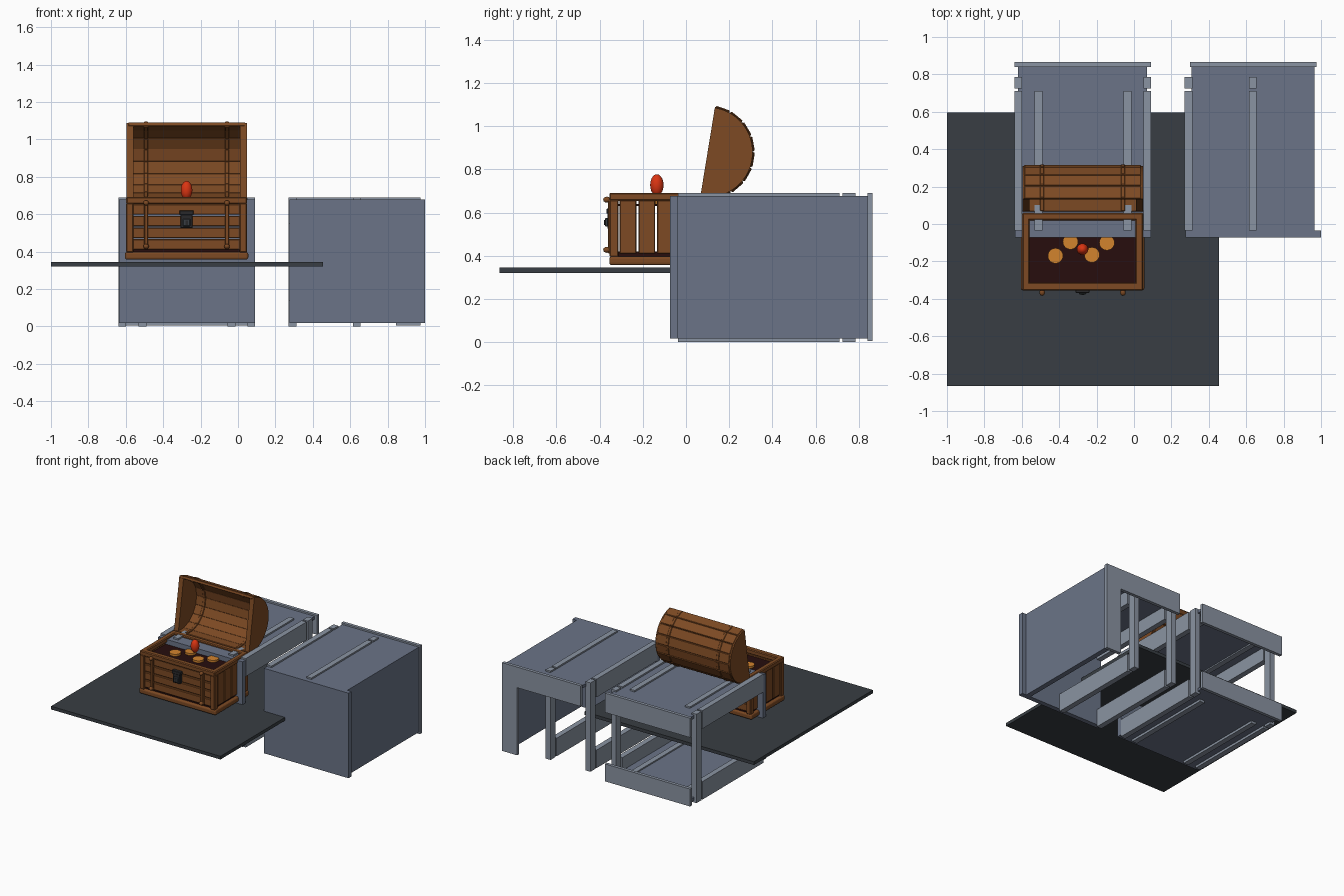
import bpy, bmesh
from math import sin, cos, radians
from mathutils import Vector

cube = bpy.data.objects.get("Cube")
if cube:
    bpy.data.objects.remove(cube)


def material(name, r, g, b):
    m = bpy.data.materials.new(name)
    m.use_nodes = True
    m.diffuse_color = (r, g, b, 1)
    m.node_tree.nodes["Principled BSDF"].inputs["Base Color"].default_value = (r, g, b, 1)
    return m


PANEL = material("blue grey panel", .145, .175, .245)
FRAME = material("light grey frame", .255, .295, .36)
SLATE = material("dark slate", .04, .048, .056)
WOOD = material("brown wood", .205, .068, .017)
LINING = material("dark lining", .02, .004, .004)
GOLD = material("gold", .65, .23, .027)
RED = material("red gem", .7, .035, .006)
IRON = material("dark iron", .022, .022, .024)


def finish(bm, name, mat):
    bmesh.ops.recalc_face_normals(bm, faces=bm.faces)
    mesh = bpy.data.meshes.new(name)
    bm.to_mesh(mesh)
    bm.free()
    mesh.materials.append(mat)
    ob = bpy.data.objects.new(name, mesh)
    bpy.context.collection.objects.link(ob)
    return ob


def box(name, mat, x, y, z, bevel=0, segments=1):
    """Box from (min, max) pairs; the origin sits at its centre."""
    bm = bmesh.new()
    bmesh.ops.create_cube(bm, size=1)
    size = Vector([p[1] - p[0] for p in (x, y, z)])
    bmesh.ops.scale(bm, vec=size, verts=bm.verts)
    ob = finish(bm, name, mat)
    ob.location = [(p[0] + p[1]) / 2 for p in (x, y, z)]
    if bevel:
        mod = ob.modifiers.new("rounded edges", "BEVEL")
        mod.width, mod.segments = bevel, segments
    return ob


def around(c, half):
    return (c - half, c + half)


# Floor slab
box("floor_slab", SLATE, (-1, .455), (-.865, .595), (.32, .345))

# Shared ranges of the two grey stands
FRONT_Y, INNER_Y, RAIL_Y, POST_Y, BACK_Y = (-.073, -.036), (-.036, .84), (-.036, .71), (.725, .785), (.84, .865)
WALL_Z, TOP_Z, BASE_Z = (.018, .678), (.655, .678), (.018, .04)
HIGH_RAIL, LOW_RAIL = (.55, .69), (0, .14)


def side_frame(name, x):
    """Back post with an upper and a lower rail."""
    span = around(x, .021)
    box(name + "_post", FRAME, span, POST_Y, (0, .69))
    box(name + "_upper_rail", FRAME, span, RAIL_Y, HIGH_RAIL)
    box(name + "_lower_rail", FRAME, span, RAIL_Y, LOW_RAIL)


# Left-hand stand: top, bottom, front, open sides and back
stand_x = (-.64, .092)
box("stand_front_panel", PANEL, (-.635, .09), FRONT_Y, WALL_Z)
box("stand_top_panel", PANEL, (-.62, .07), INNER_Y, TOP_Z)
box("stand_bottom_panel", PANEL, (-.62, .07), INNER_Y, BASE_Z)
box("stand_back_upper_beam", FRAME, stand_x, BACK_Y, (.54, .69))
box("stand_back_lower_beam", FRAME, stand_x, BACK_Y, (.005, .14))
for side, x in (("right", -.619), ("left", .071)):
    side_frame("stand_" + side, x)
for i, x in enumerate((-.51, -.035)):
    box(f"stand_top_batten_{i}", FRAME, around(x, .021), RAIL_Y, (.645, .69))
    box(f"stand_bottom_batten_{i}", FRAME, around(x, .021), RAIL_Y, (0, .05))

# Right-hand counter: top, front and one solid side
box("counter_front_panel", PANEL, (.275, 1), FRONT_Y, WALL_Z)
box("counter_side_panel", PANEL, (.925, .965), INNER_Y, WALL_Z)
box("counter_top_panel", PANEL, (.308, .965), INNER_Y, TOP_Z)
box("counter_back_beam", FRAME, (.3, .975), BACK_Y, (.53, .69))
box("counter_back_leg", FRAME, (.845, .975), BACK_Y, (.005, .53))
for side, x in (("outer", .292), ("middle", .635)):
    side_frame("counter_" + side, x)

# Chest body
CX = -.275


def mirror_x(a, b):
    """The two spans lying a..b away from the chest centre."""
    return (("right", (CX - b, CX - a)), ("left", (CX + a, CX + b)))


CHEST_Y = (-.355, .06)
box("chest_bottom", LINING, around(CX, .305), (-.335, .045), (.38, .42))
box("chest_lining", LINING, around(CX, .3), (-.33, .04), (.632, .64))
for name, y in (("front", (-.355, -.312)), ("back", (.02, .06))):
    box(f"chest_{name}_base", WOOD, around(CX, .33), y, (.357, .398), .012, 3)
    box(f"chest_{name}_rim", WOOD, around(CX, .323), y, (.655, .692), .006)
    for side, x in mirror_x(.283, .323):
        box(f"chest_{name}_{side}_post", WOOD, x, y, (.395, .66), .005)
    # Horizontal planks with narrow gaps
    wall = (y[0] + .012, y[1] - .008)
    for i in range(4):
        z = .41 + i * .0625
        box(f"chest_{name}_plank_{i}", WOOD, around(CX, .29), wall, (z, z + .056), .004)
for side, x in mirror_x(.285, .33):
    box(f"chest_{side}_base", WOOD, x, CHEST_Y, (.357, .398), .012, 3)
for side, x in mirror_x(.283, .323):
    box(f"chest_{side}_rim", WOOD, x, CHEST_Y, (.655, .692), .006)
for side, x in mirror_x(.295, .316):
    # Upright planks with narrow gaps
    for i in range(4):
        y = -.307 + i * .0865
        box(f"chest_{side}_plank_{i}", WOOD, x, (y, y + .078), (.41, .66), .004)


# Straps with rounded studs on the chest front
def ball(name, mat, centre, radii, segments=16):
    bm = bmesh.new()
    bmesh.ops.create_uvsphere(bm, u_segments=segments, v_segments=segments // 2, radius=1)
    bmesh.ops.scale(bm, vec=radii, verts=bm.verts)
    for f in bm.faces:
        f.smooth = True
    ob = finish(bm, name, mat)
    ob.location = centre
    return ob


for side, x in mirror_x(.205, .227):
    box(f"front_strap_{side}", WOOD, x, (-.362, -.335), (.41, .67), .004)
    for z in (.428, .66):
        ball(f"strap_stud_{side}", WOOD, (sum(x) / 2, -.366, z), (.015, .018, .014), 12)

# Lock
box("lock_plate", IRON, around(CX, .038), (-.368, -.34), (.595, .62), .003)
box("lock_body", IRON, around(CX, .032), (-.364, -.34), (.525, .598), .003)
box("lock_case", SLATE, around(CX, .02), (-.376, -.36), (.535, .575), .004)
box("keyhole", IRON, around(CX, .007), (-.379, -.375), (.543, .565))

# Open barrel lid, leaning back
LID_Y, LID_Z, TILT = .1, .88, radians(-9.3)


def lid_end(name, x, radius):
    bm = bmesh.new()
    steps = 18
    angles = [TILT + radians(180 * i / steps - 90) for i in range(steps + 1)]
    verts = [bm.verts.new((x[0], LID_Y + radius * cos(a), LID_Z + radius * sin(a))) for a in angles]
    face = bm.faces.new(verts)
    ext = bmesh.ops.extrude_face_region(bm, geom=[face])["geom"]
    bmesh.ops.translate(bm, vec=(x[1] - x[0], 0, 0), verts=[v for v in ext if isinstance(v, bmesh.types.BMVert)])
    finish(bm, name, WOOD)


def lid_slat(name, x, angle, radius, half_depth, half_width):
    ob = box(name, WOOD, x, around(LID_Y + radius * cos(angle), half_depth),
             around(LID_Z + radius * sin(angle), half_width), .003)
    ob.rotation_euler.x = angle


for side, x in mirror_x(.285, .322):
    lid_end(f"lid_end_{side}", x, .209)
for i in range(9):
    angle = TILT + radians(-80 + 20 * i)
    lid_slat(f"lid_plank_{i}", around(CX, .312), angle, .201, .011, .0355)
    for side, x in mirror_x(.205, .227):
        lid_slat(f"lid_strap_{side}_{i}", x, angle, .2, .0165, .033)

# Treasure
for i, (x, y) in enumerate(((-.42, -.17), (-.34, -.095), (-.225, -.165), (-.145, -.1))):
    bm = bmesh.new()
    bmesh.ops.create_cone(bm, cap_ends=True, segments=24, radius1=.041, radius2=.041, depth=.016)
    coin = finish(bm, f"coin_{i}", GOLD)
    coin.location = (x, y, .648)
ball("red_gem", RED, (CX, -.135, .728), (.031, .031, .05), 20)
